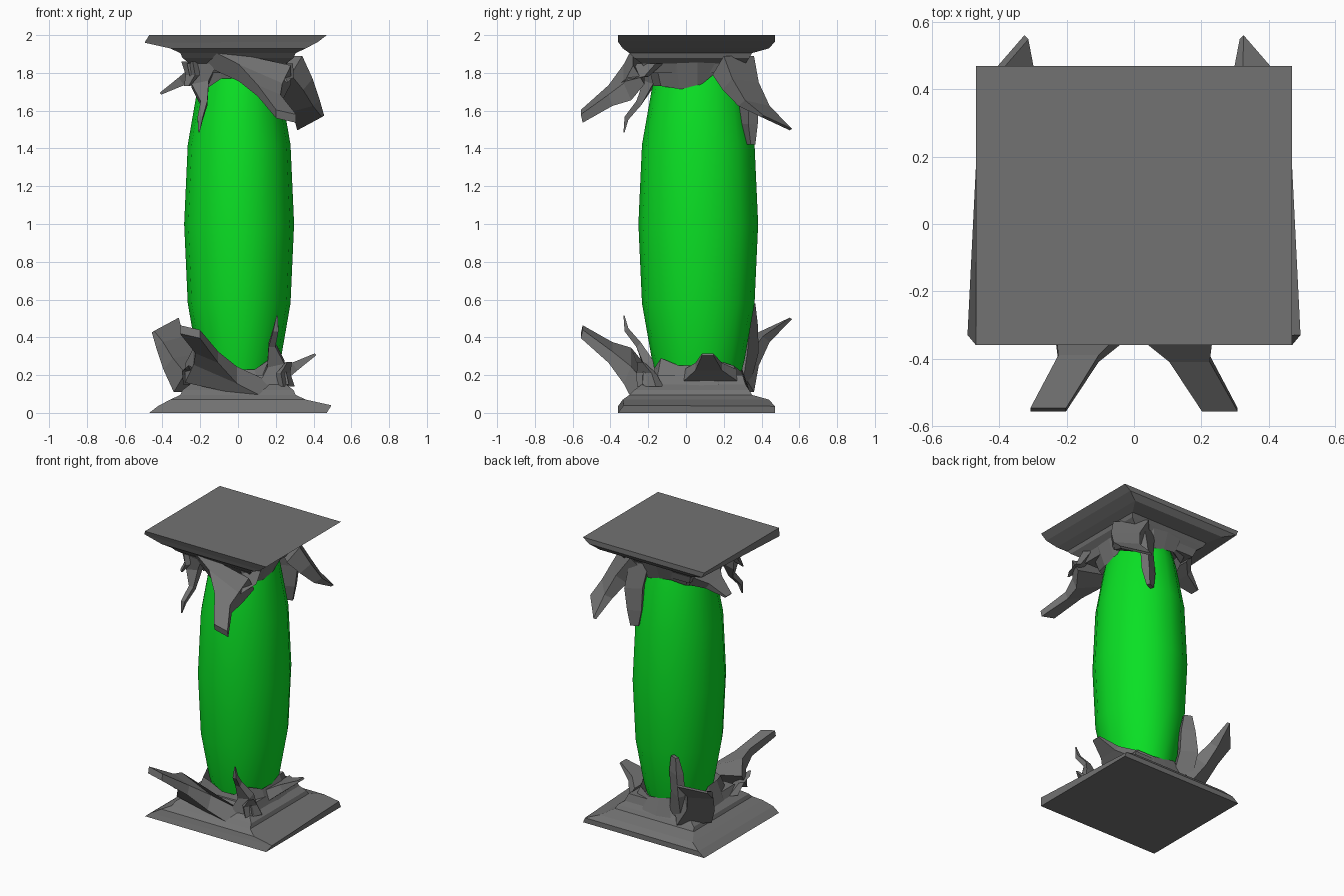
import bpy, bmesh, math
from mathutils import Vector, Matrix

if "Cube" in bpy.data.objects:
    bpy.data.objects.remove(bpy.data.objects["Cube"])

FLIP = Matrix.Translation((0, 0, 1)) @ Matrix.Rotation(math.pi, 4, 'Y') @ Matrix.Translation((0, 0, -1))


def material(name, colour):
    m = bpy.data.materials.new(name)
    m.diffuse_color = colour
    m.use_nodes = True
    m.node_tree.nodes["Principled BSDF"].inputs["Base Color"].default_value = m.diffuse_color
    return m


STONE = material("dark_stone", (.17, .17, .17, 1))
GREEN = material("green", (.003, .75, .018, 1))


def loft(name, rings, mat):
    """Skin a stack of equal-length point rings and cap both ends."""
    bm = bmesh.new()
    rows = [[bm.verts.new(p) for p in r] for r in rings]
    n = len(rows[0])
    for a, b in zip(rows, rows[1:]):
        for i in range(n):
            bm.faces.new((a[i], a[(i + 1) % n], b[(i + 1) % n], b[i]))
    bm.faces.new(rows[0][::-1])
    bm.faces.new(rows[-1])
    bmesh.ops.recalc_face_normals(bm, faces=bm.faces)
    me = bpy.data.meshes.new(name)
    bm.to_mesh(me)
    bm.free()
    me.materials.append(mat)
    ob = bpy.data.objects.new(name, me)
    bpy.context.collection.objects.link(ob)
    return ob


def paired(name, rings):
    """The upper end is the lower end turned half a turn about y."""
    loft("lower_" + name, rings, STONE)
    loft("upper_" + name, [[FLIP @ Vector(p) for p in r] for r in rings], STONE)


def spike(name, sections):
    """Each section: centre, half-width vector, half-thickness vector."""
    rings = []
    for c, s, t in sections:
        c, s, t = Vector(c), Vector(s), Vector(t)
        rings.append([c - s - t, c + s - t, c + s + t, c - s + t])
    paired(name, rings)


# Square plate with sloped shoulder and stepped neck: z, x half width, y min, y max
levels = [(0, .47, -.36, .47), (.035, .425, -.36, .47), (.07, .36, -.335, .44),
          (.095, .305, -.30, .35), (.12, .295, -.275, .335), (.15, .255, -.235, .315),
          (.2, .235, -.2, .3)]
rings = [[Vector(p) for p in ((-x, a, z), (x, a, z), (x, b, z), (-x, b, z))] for z, x, a, b in levels]
rings[1][1] = Vector((.495, -.33, .04))   # bent front corner
rings[1][2].x = .455
paired("plate", rings)

# Jagged collar holding the barrel
heights = [.25, .28, .25, .22, .23, .25, .21, .2, .28, .285, .27, .27, .23, .23, .29, .25]


def collar_ring(rx, ry, z, jag):
    pts = []
    for i, h in enumerate(heights):
        a = math.tau * i / 16
        c, s = math.cos(a), math.sin(a)
        k = (abs(c) ** 3.5 + abs(s) ** 3.5) ** (-1 / 3.5)
        pts.append(Vector((rx * k * c, .06 + ry * k * s, h if jag else z)))
    return pts


paired("collar", [collar_ring(.27, .275, .12, False), collar_ring(.215, .235, 0, True),
                  collar_ring(.18, .2, .17, False)])

# Broad front claw
spike("front_claw", [((-.05, -.25, .16), (.23, 0, -.05), (0, .03, .05)),
                     ((-.12, -.31, .25), (.115, 0, -.05), (0, .02, .045)),
                     ((-.165, -.4, .32), (.06, 0, -.025), (0, .01, .03)),
                     ((-.255, -.552, .43), (.053, 0, -.012), (0, .005, .022))])
# Curled rear corner claw
spike("rear_claw", [((-.23, .25, .16), (.08, .08, 0), (.03, -.03, .05)),
                    ((-.31, .29, .27), (.06, .07, .01), (.025, -.025, .03)),
                    ((-.36, .36, .375), (.055, .065, .015), (.018, -.018, .015)),
                    ((-.385, .48, .465), (.065, .075, .035), (.006, -.006, .004))])
# Thin wavy front thorn
spike("front_thorn", [((.19, -.2, .15), (.08, .01, 0), (0, .04, 0)),
                      ((.2, -.2, .26), (.045, 0, .01), (0, .025, .01)),
                      ((.18, -.25, .36), (.018, 0, 0), (0, .012, .012)),
                      ((.2, -.315, .44), (.014, 0, 0), (0, .01, .008)),
                      ((.207, -.328, .515), (.003, 0, 0), (0, .003, 0))])
# Small corner fin beside the thorn
spike("corner_fin", [((.25, -.19, .14), (.03, .05, 0), (.02, -.02, 0)),
                     ((.24, -.21, .21), (.025, .04, 0), (.012, -.012, 0)),
                     ((.27, -.24, .27), (.012, .012, 0), (.004, -.004, 0))])
# Left corner fin under the front claw
spike("side_fin", [((-.23, -.19, .15), (.04, -.05, 0), (.02, .02, 0)),
                   ((-.26, -.25, .22), (.025, -.04, 0), (.012, .012, 0)),
                   ((-.27, -.32, .24), (.01, -.02, .01), (.004, .004, 0))])
# Side thorn pointing outward
spike("side_thorn", [((.23, .13, .2), (0, .14, 0), (-.02, 0, .03)),
                     ((.3, .12, .245), (0, .07, 0), (-.015, 0, .02)),
                     ((.41, .115, .31), (0, .03, 0), (-.004, 0, .005))])
# Upright rear prong hugging the barrel
spike("rear_prong", [((-.15, .29, .15), (.06, -.02, 0), (.01, .03, 0)),
                     ((-.17, .33, .32), (.05, -.03, 0), (.01, .025, 0)),
                     ((-.16, .335, .47), (.042, -.02, 0), (.01, .025, 0)),
                     ((-.155, .345, .58), (.025, -.01, 0), (.004, .012, 0))])

# Green bulging barrel: z, x radius, y radius
profile = [(.16, .185, .215), (.28, .22, .245), (.58, .272, .298), (1, .291, .317)]
profile += [(2 - z, a, b) for z, a, b in profile[-2::-1]]
barrel = loft("barrel", [[(.006 + a * math.cos(math.tau * i / 16), .065 + b * math.sin(math.tau * i / 16), z)
                          for i in range(16)] for z, a, b in profile], GREEN)
bpy.context.view_layer.objects.active = barrel
barrel.select_set(True)
bpy.ops.object.shade_smooth_by_angle(angle=math.radians(40))
